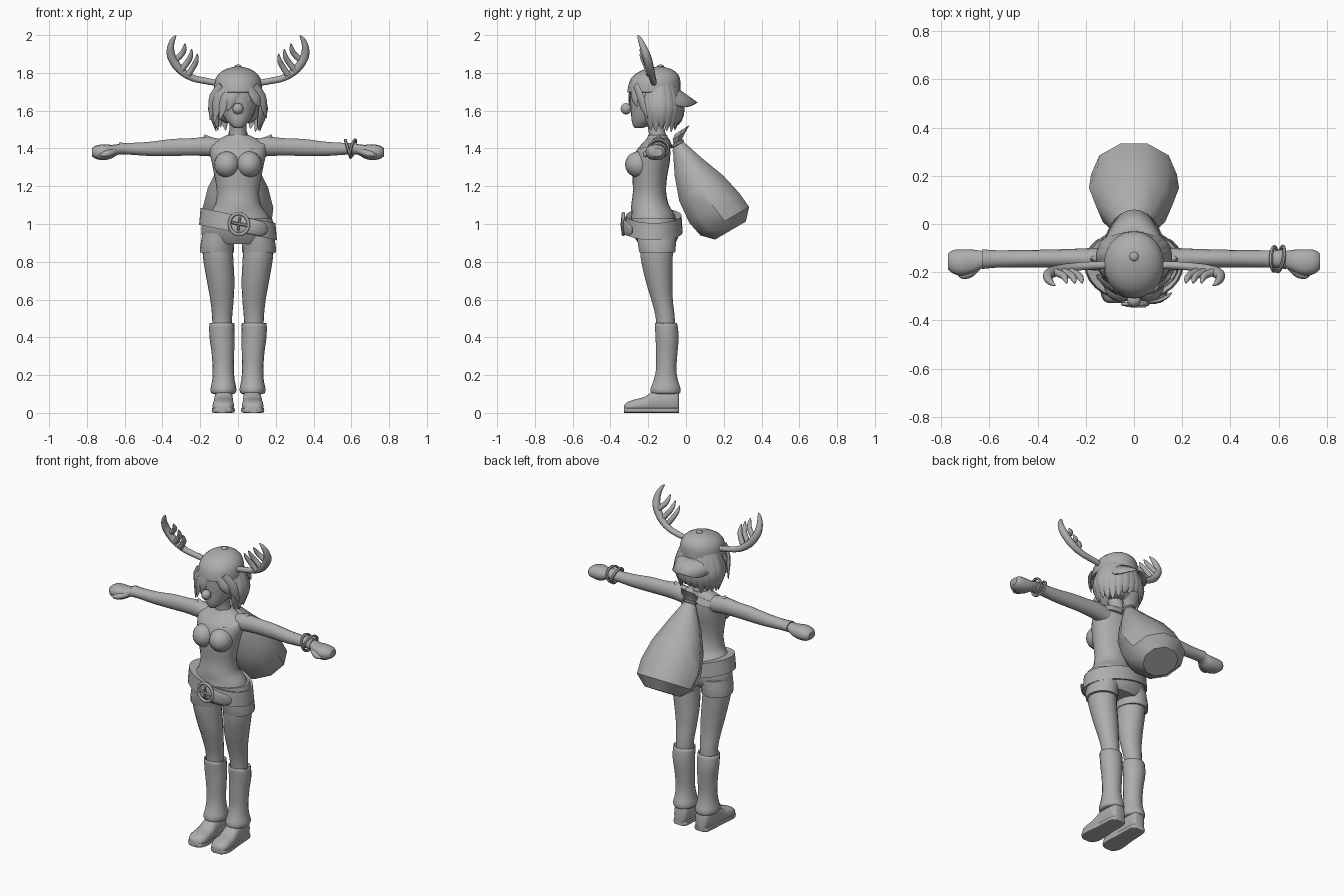
import bpy, bmesh, math, random
from mathutils import Vector as V

random.seed(4)
GREY = bpy.data.materials.new("plain grey")
GREY.diffuse_color = (0.42, 0.42, 0.42, 1)


def finish(name, bm, mirror=False, angle=50):
    bmesh.ops.recalc_face_normals(bm, faces=bm.faces)
    me = bpy.data.meshes.new(name)
    bm.to_mesh(me)
    bm.free()
    me.materials.append(GREY)
    me.shade_smooth()
    me.set_sharp_from_angle(angle=math.radians(angle))
    ob = bpy.data.objects.new(name, me)
    bpy.context.collection.objects.link(ob)
    if mirror:
        ob.modifiers.new("mirror", 'MIRROR').use_mirror_merge = False
    return ob


def refine(rows, k=3):
    """Catmull-Rom interpolation of the rows of a profile."""
    out = []
    for i in range(len(rows) - 1):
        a, b, c, d = (rows[max(0, min(len(rows) - 1, i + j))] for j in (-1, 0, 1, 2))
        for s in range(k):
            t = s / k
            out.append([0.5 * (2 * q + (r - p) * t + (2 * p - 5 * q + 4 * r - w) * t * t
                               + (3 * q - p - 3 * r + w) * t ** 3) for p, q, r, w in zip(a, b, c, d)])
    return out + [list(rows[-1])]


def loft(name, strands, n=16, power=1.0, mirror=False, angle=50):
    """Skin strands of rings, each ring being (centre, half axis, half axis)."""
    bm = bmesh.new()
    sp = lambda v: math.copysign(abs(v) ** power, v)
    for rings in strands:
        loops = []
        for c, u, w in rings:
            loops.append([bm.verts.new(c + u * sp(math.cos(2 * math.pi * i / n)) + w * sp(math.sin(2 * math.pi * i / n)))
                          for i in range(n)])
        for a, b in zip(loops, loops[1:]):
            for i in range(n):
                bm.faces.new((a[i], a[(i + 1) % n], b[(i + 1) % n], b[i]))
        bm.faces.new(loops[0])
        bm.faces.new(loops[-1])
    return finish(name, bm, mirror, angle)


def column(name, rows, n=20, k=3, **kw):      # rows: z, cx, cy, rx, ry
    return loft(name, [[(V((x, y, z)), V((rx, 0, 0)), V((0, ry, 0))) for z, x, y, rx, ry in refine(rows, k)]], n, **kw)


def limb(name, rows, n=14, k=3, **kw):        # rows: x, cy, cz, ry, rz
    return loft(name, [[(V((x, y, z)), V((0, ry, 0)), V((0, 0, rz))) for x, y, z, ry, rz in refine(rows, k)]], n, **kw)


def strand(pts, ref, flat=1.0, k=3):          # pts: x, y, z, radius
    pts = refine(pts, k)
    rings = []
    for i, p in enumerate(pts):
        d = (V(pts[min(i + 1, len(pts) - 1)][:3]) - V(pts[max(i - 1, 0)][:3])).normalized()
        u = d.cross(V(ref)).normalized()
        rings.append((V(p[:3]), u * p[3], d.cross(u) * p[3] * flat))
    return rings


def ball(name, loc, size, mirror=False, seg=16):
    bm = bmesh.new()
    bmesh.ops.create_uvsphere(bm, u_segments=seg, v_segments=seg // 2 + 2, radius=1)
    bmesh.ops.scale(bm, vec=size, verts=bm.verts)
    bmesh.ops.translate(bm, vec=loc, verts=bm.verts)
    return finish(name, bm, mirror)


# Torso, neck and bust
column("torso", [(.99, 0, -.175, .18, .125), (1.05, 0, -.175, .158, .115), (1.10, 0, -.19, .122, .10),
                 (1.17, 0, -.193, .112, .088), (1.25, 0, -.192, .124, .092), (1.32, 0, -.185, .138, .098),
                 (1.38, 0, -.175, .15, .092), (1.42, 0, -.162, .145, .075), (1.45, 0, -.152, .10, .058),
                 (1.47, 0, -.15, .06, .05)], n=24)
column("neck", [(1.44, 0, -.15, .06, .052), (1.48, 0, -.152, .046, .045), (1.56, 0, -.17, .045, .045)], n=14)
ball("bust", (.058, -.25, 1.315), (.068, .073, .07), mirror=True)
# Shirt neckline and pointed shoulder seam
loft("collar", [[(V((0, -.165, 1.408 + h)), V((.148 - .3 * h, 0, .018)), V((0, .086 - .8 * h, .85 * h + .02)))
                 for h in (-.01, .004, .012)]], n=24)
loft("shoulder_point", [strand([(.14, -.145, 1.42, .035), (.165, -.145, 1.45, .022), (.175, -.145, 1.474, .003)],
                               (0, 1, 0), .8)], n=8, mirror=True)

# Arms, gloves and thumbs
limb("arm", [(.09, -.148, 1.40, .05, .05), (.16, -.146, 1.41, .047, .052), (.25, -.143, 1.408, .04, .047),
             (.35, -.143, 1.405, .037, .046), (.46, -.144, 1.398, .036, .039), (.57, -.145, 1.398, .036, .032),
             (.63, -.146, 1.40, .041, .032)], mirror=True)
limb("hand", [(.60, -.146, 1.40, .034, .028), (.635, -.148, 1.395, .037, .028), (.67, -.155, 1.383, .049, .036),
              (.71, -.16, 1.38, .055, .042), (.75, -.157, 1.38, .049, .036), (.772, -.155, 1.38, .032, .022)],
     n=12, power=.85, mirror=True)
loft("thumb", [strand([(.65, -.175, 1.385, .018), (.68, -.204, 1.375, .018), (.71, -.213, 1.368, .015),
                       (.73, -.205, 1.366, .006)], (0, 0, 1))], n=8, mirror=True)


def hoop(centre, u, w, r, n=20):
    pts = [centre + u * math.cos(2 * math.pi * i / n) + w * math.sin(2 * math.pi * i / n) for i in range(n + 1)]
    axis = u.cross(w).normalized()
    return [(p, axis * r, (p - centre).normalized() * r) for p in pts]


# Two loose bracelets on one wrist
loft("bracelets", [hoop(V((.582, -.145, 1.398)), V((0, .05, 0)), V((-.014, 0, .046)), .008),
                   hoop(V((.608, -.145, 1.40)), V((.01, .052, 0)), V((.012, 0, .046)), .008)], n=6)

# Shorts with short sleeves for the legs
column("shorts", [(.895, 0, -.155, .165, .095), (.93, 0, -.157, .19, .116), (.98, 0, -.165, .193, .13),
                  (1.03, 0, -.172, .18, .126)], n=24)
column("shorts_leg", [(.85, .112, -.152, .09, .096), (.89, .11, -.154, .089, .102), (.95, .10, -.157, .088, .105)],
       n=18, mirror=True)

# Slanted belt, buckle and loose end
loft("belt", [[(V((0, -.17, z)), V((.2 * s, 0, -.04)), V((0, .148 * s, 0)))
               for z, s in ((.96, .9), (.955, 1.03), (1.045, .99), (1.04, .86))]], n=28, angle=35)
loft("buckle", [hoop(V((.005, -.332, 1.0)), V((.05, 0, -.01)), V((.008, 0, .055)), .009)], n=8)
loft("buckle_pin", [strand([(-.035, -.338, 1.008, .008), (.05, -.34, .992, .008)], (0, 1, 0)),
                    strand([(.0, -.338, .965, .006), (.01, -.34, 1.035, .006)], (0, 1, 0))], n=6)
loft("belt_end", [strand([(.0, -.322, 1.0, .04), (.08, -.325, .985, .04), (.13, -.305, .972, .036),
                          (.155, -.285, .967, .015)], (0, 1, 0), .2)], n=10, mirror=False)

# Legs, loose leg covers and shoes
column("leg", [(.90, .108, -.155, .08, .088), (.82, .105, -.155, .08, .086), (.70, .092, -.143, .073, .072),
               (.60, .085, -.127, .062, .058), (.52, .084, -.112, .054, .052), (.44, .085, -.105, .05, .05)],
       n=18, mirror=True)
column("leg_cover", [(.462, .085, -.106, .052, .05), (.474, .085, -.106, .066, .06), (.40, .085, -.1, .066, .062),
                     (.32, .08, -.102, .06, .058), (.23, .078, -.105, .056, .055), (.17, .077, -.107, .06, .066),
                     (.13, .077, -.108, .068, .08), (.105, .077, -.108, .064, .077), (.10, .077, -.108, .045, .055)],
       n=18, mirror=True, angle=60)
shoe = [(-.036, .03, .11), (-.05, .043, .125), (-.10, .048, .13), (-.17, .05, .118), (-.22, .055, .085),
        (-.28, .057, .07), (-.315, .045, .055), (-.328, .025, .038)]     # y, half width, height
for part, top, grow, pw in (("shoe", 1, 0, .75), ("shoe_sole", 0, .004, .35)):
    loft(part, [[(V((.075 - .05 * (y + .12) * 0.4, y, (h if top else .028) / 2)), V((w + grow, 0, 0)),
                  V((0, 0, (h if top else .028) / 2))) for y, w, h in refine(shoe)]], n=14, power=pw, mirror=True)

# Head, ears, face details and round nose
column("head", [(1.508, 0, -.25, .018, .02), (1.52, 0, -.238, .036, .042), (1.55, 0, -.215, .064, .073),
                (1.60, 0, -.192, .09, .10), (1.66, 0, -.178, .106, .119), (1.72, 0, -.172, .11, .122),
                (1.77, 0, -.168, .095, .105)], n=24)
ball("nose", (0, -.317, 1.61), (.029, .029, .03))
ball("eye", (.047, -.268, 1.655), (.021, .012, .014), mirror=True, seg=12)
ball("lips", (0, -.281, 1.557), (.02, .008, .005), seg=10)
ball("ear", (.108, -.165, 1.63), (.012, .025, .035), mirror=True, seg=10)

# Bobbed hair: a back shell, a ring of locks and a swept fringe
column("hair_back", [(1.76, 0, -.145, .11, .105), (1.70, 0, -.137, .127, .105), (1.62, 0, -.13, .134, .10),
                     (1.565, 0, -.12, .108, .08), (1.535, 0, -.12, .07, .05)], n=20)
locks = []
for i in range(15):
    a = math.radians(-28 + 236 * i / 14)
    c, s = math.cos(a), math.sin(a)
    tip = random.uniform(1.485, 1.535)
    row = [(.105, 1.74, .03), (.128, 1.68, .034), (.145, 1.61, .036), (.132, 1.55, .026), (.118, tip, .003)]
    locks.append(strand([(r * c, -.14 + .82 * r * s, z, w) for r, z, w in row], (c, s, 0), .4, 2))
loft("hair_locks", locks, n=8)
fringe = []
for x0, x1, x2, z2 in ((.02, -.03, -.055, 1.60), (.0, -.065, -.098, 1.55), (-.05, -.105, -.128, 1.53),
                       (-.09, -.132, -.148, 1.55), (.05, .09, .115, 1.62), (.09, .128, .15, 1.56)):
    out = lambda x: -.17 - math.sqrt(max(.0, 1 - (x / .155) ** 2)) * .128
    fringe.append(strand([(x0, out(x0) + .008, 1.735, .02), (x1, out(x1), 1.675, .026),
                          ((x1 + x2) / 2, out((x1 + x2) / 2), (1.675 + z2) / 2, .022), (x2, out(x2), z2, .003)],
                         (x1 * .8, -.12, 0), .35, 2))
loft("hair_fringe", fringe, n=8)

# Backwards cap: dome, button and drooping brim
column("cap", [(1.70, 0, -.17, .118, .132), (1.698, 0, -.17, .126, .14), (1.75, 0, -.165, .125, .136),
               (1.79, 0, -.157, .107, .117), (1.82, 0, -.147, .066, .07), (1.833, 0, -.142, .015, .015)], n=20, k=2)
ball("cap_button", (0, -.135, 1.834), (.02, .02, .01), seg=8)
bm = bmesh.new()
cols = []
for i in range(15):
    t = math.pi * i / 14
    c, s = math.cos(t), math.sin(t)
    a = V((.122 * c, -.168 + .134 * s, 1.712))
    b = V((.128 * c, -.12 + .18 * s, 1.69 - .22 * s + .175 * s * s))
    cols.append([bm.verts.new(a.lerp(b, f)) for f in (0, .5, 1)])
for p, q in zip(cols, cols[1:]):
    for j in range(2):
        bm.faces.new((p[j], q[j], q[j + 1], p[j + 1]))
finish("cap_brim", bm).modifiers.new("thickness", 'SOLIDIFY').thickness = .008

# Antlers: main beam and three tines
beam = [(.10, -.17, 1.745, .016), (.17, -.172, 1.757, .017), (.245, -.178, 1.775, .018), (.31, -.19, 1.82, .022),
        (.352, -.207, 1.885, .023), (.356, -.228, 1.94, .018), (.342, -.245, 1.98, .011), (.328, -.255, 1.998, .003)]
antler = [strand(beam, (0, 1, 0))]
for x0, z0, x1, z1, x2, z2 in ((.34, 1.86, .297, 1.90, .28, 1.955), (.30, 1.815, .262, 1.865, .245, 1.925),
                               (.265, 1.79, .232, 1.84, .215, 1.90)):
    antler.append(strand([(x0, -.195, z0, .016), (x1, -.212, z1, .015), ((x1 + x2) / 2 - .004, -.228, (z1 + z2) / 2, .012),
                          (x2, -.245, z2, .003)], (0, 1, 0)))
loft("antler", antler, n=10, mirror=True)

# Sack on the back with a tied, flared mouth
axis_n = V((0, .86, .5))
sack = [(-.045, 1.425, .03, .03), (-.03, 1.395, .05, .046), (.015, 1.30, .105, .092), (.08, 1.19, .16, .142),
        (.15, 1.085, .187, .163), (.205, 1.015, .178, .158), (.235, .965, .11, .10)]   # y, z, half width, half depth
loft("sack", [[(V((0, y, z)), V((rx, 0, 0)), axis_n * rn) for y, z, rx, rn in sack]], n=10, angle=40)
loft("sack_mouth", [[(V((0, y, z)), V((rx, 0, 0)), V((0, .8, .5)) * rn)
                     for y, z, rx, rn in ((-.046, 1.40, .036, .034), (-.045, 1.43, .03, .026),
                                          (-.035, 1.47, .055, .045), (-.02, 1.50, .042, .05), (-.028, 1.485, .02, .02))]],
     n=9, angle=40)
loft("sack_tie", [hoop(V((0, -.045, 1.425)), V((.034, 0, 0)), V((0, .028, .015)), .008, 14)], n=6)
